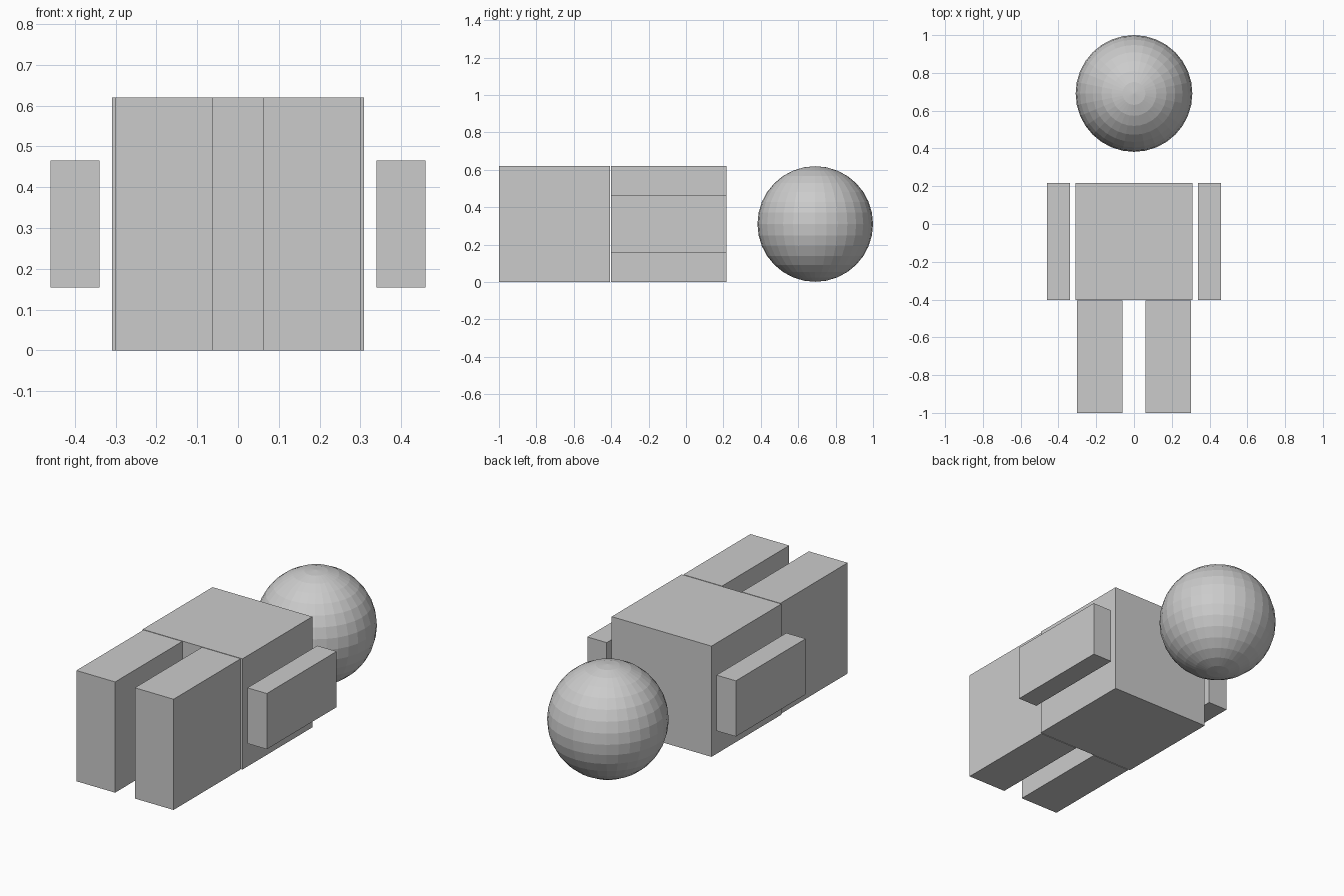
import bpy

cube = bpy.data.objects.get("Cube")
if cube:
    bpy.data.objects.remove(cube, do_unlink=True)

# One plain grey for the whole figure
GREY = (0.6, 0.6, 0.6, 1)
grey = bpy.data.materials.new("plain grey")
grey.use_nodes = True
grey.diffuse_color = GREY
grey.node_tree.nodes["Principled BSDF"].inputs["Base Color"].default_value = GREY


def box(name, center, size):
    bpy.ops.mesh.primitive_cube_add(size=1, location=center)
    part = bpy.context.object
    part.name = name
    part.scale = size
    bpy.ops.object.transform_apply(location=False, rotation=False, scale=True)
    part.data.materials.append(grey)


MID = 0.31  # height of the centre line of the lying figure

# Torso
box("torso", (0, -0.093, MID), (0.618, 0.618, 0.62))

# Arms and legs, one per side
for side, s in (("left", 1), ("right", -1)):
    box(side + "_arm", (s * 0.4, -0.093, MID), (0.12, 0.618, 0.312))
    box(side + "_leg", (s * 0.181, -0.703, MID), (0.24, 0.594, 0.62))

# Head, a faceted ball floating beyond the shoulders
bpy.ops.mesh.primitive_uv_sphere_add(segments=32, ring_count=16, radius=0.309,
                                     location=(0, 0.691, MID))
head = bpy.context.object
head.name = "head"
head.data.materials.append(grey)
